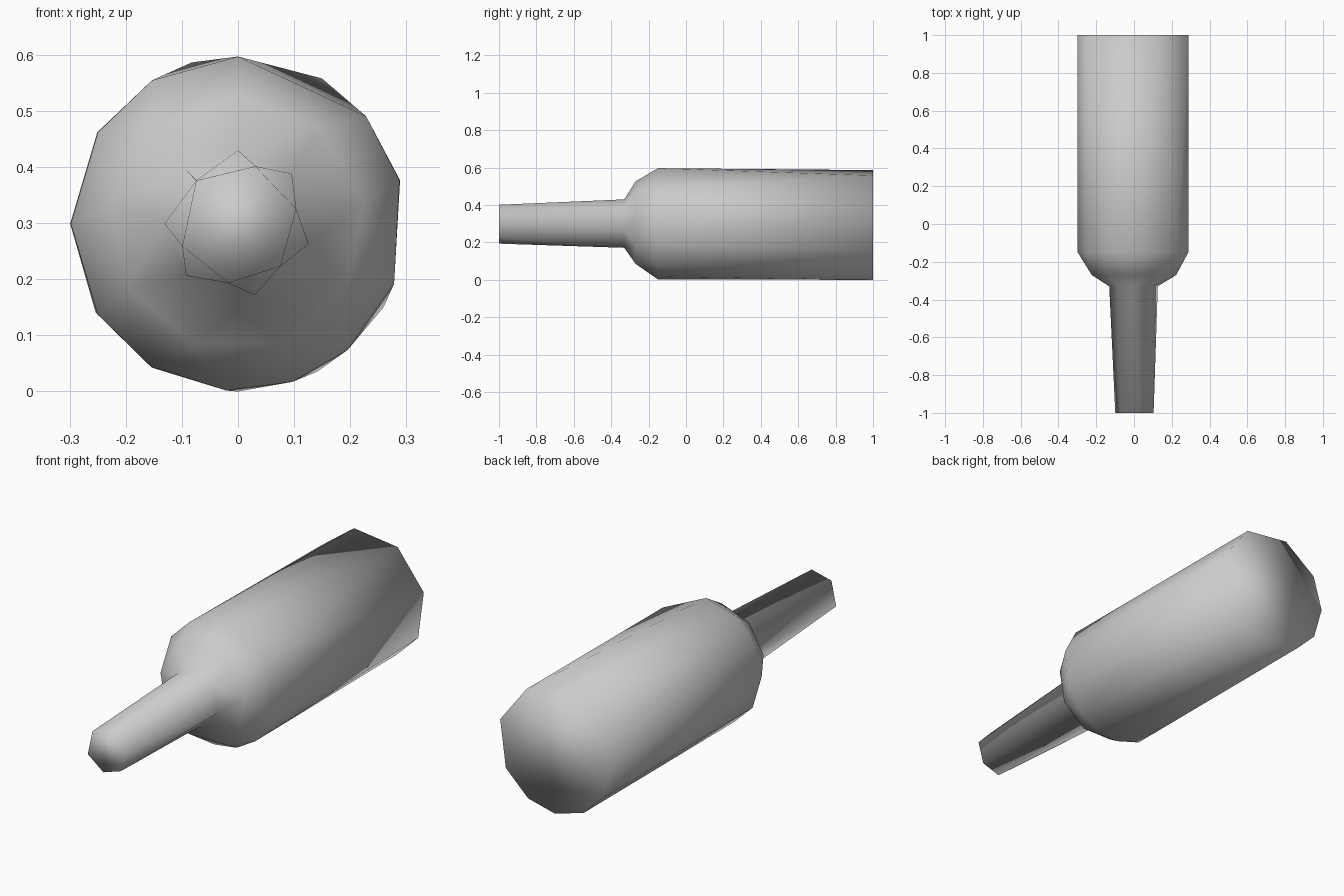
import bpy, bmesh
from math import cos, sin, radians

if "Cube" in bpy.data.objects:
    bpy.data.objects.remove(bpy.data.objects["Cube"])

CZ = 0.299  # height of the long axis


def ring(y, radius, angles):
    """Points of one cross-section, angles in degrees seen from the front."""
    return [(radius * cos(radians(a)), y, CZ + radius * sin(radians(a))) for a in angles]


def add_section(bm, rings, open_y):
    """Skin the rings as a hull, leaving out the cap lying at open_y."""
    verts = [bm.verts.new(p) for r in rings for p in r]
    res = bmesh.ops.convex_hull(bm, input=verts)
    loose = [v for v in verts if v.is_valid and not v.link_faces]
    bmesh.ops.delete(bm, geom=loose, context='VERTS')
    caps = [f for f in bm.faces if all(abs(v.co.y - open_y) < 1e-4 for v in f.verts)]
    bmesh.ops.delete(bm, geom=caps, context='FACES')


# Cross-sections, each with its own side count and twist
tip = ring(-1.0, 0.107, [14, 73, 134, 202, 261, 315])
collar = ring(-0.33, 0.131, [90, 43, -16, -77, -135, 180, 134])
shoulder = ring(-0.27, 0.227, [90 + i * 40 for i in range(9)])
body_front = ring(-0.15, 0.298, [90, 40, 15, -21, -49, -71, -94, -121, -147, 180, 147, 121])
body_back = ring(1.0, 0.299, [106, 60, 15, -30, -62, -90, -121, -148, 180, 147])

bm = bmesh.new()
# Neck
add_section(bm, [tip, collar], -0.33)
# Shoulder and body
add_section(bm, [collar, shoulder, body_front, body_back], -0.33)
bmesh.ops.remove_doubles(bm, verts=bm.verts[:], dist=1e-4)
bmesh.ops.recalc_face_normals(bm, faces=bm.faces[:])
for f in bm.faces:
    f.smooth = True

mesh = bpy.data.meshes.new("bottle")
bm.to_mesh(mesh)
bm.free()
bottle = bpy.data.objects.new("bottle", mesh)
bpy.context.collection.objects.link(bottle)
